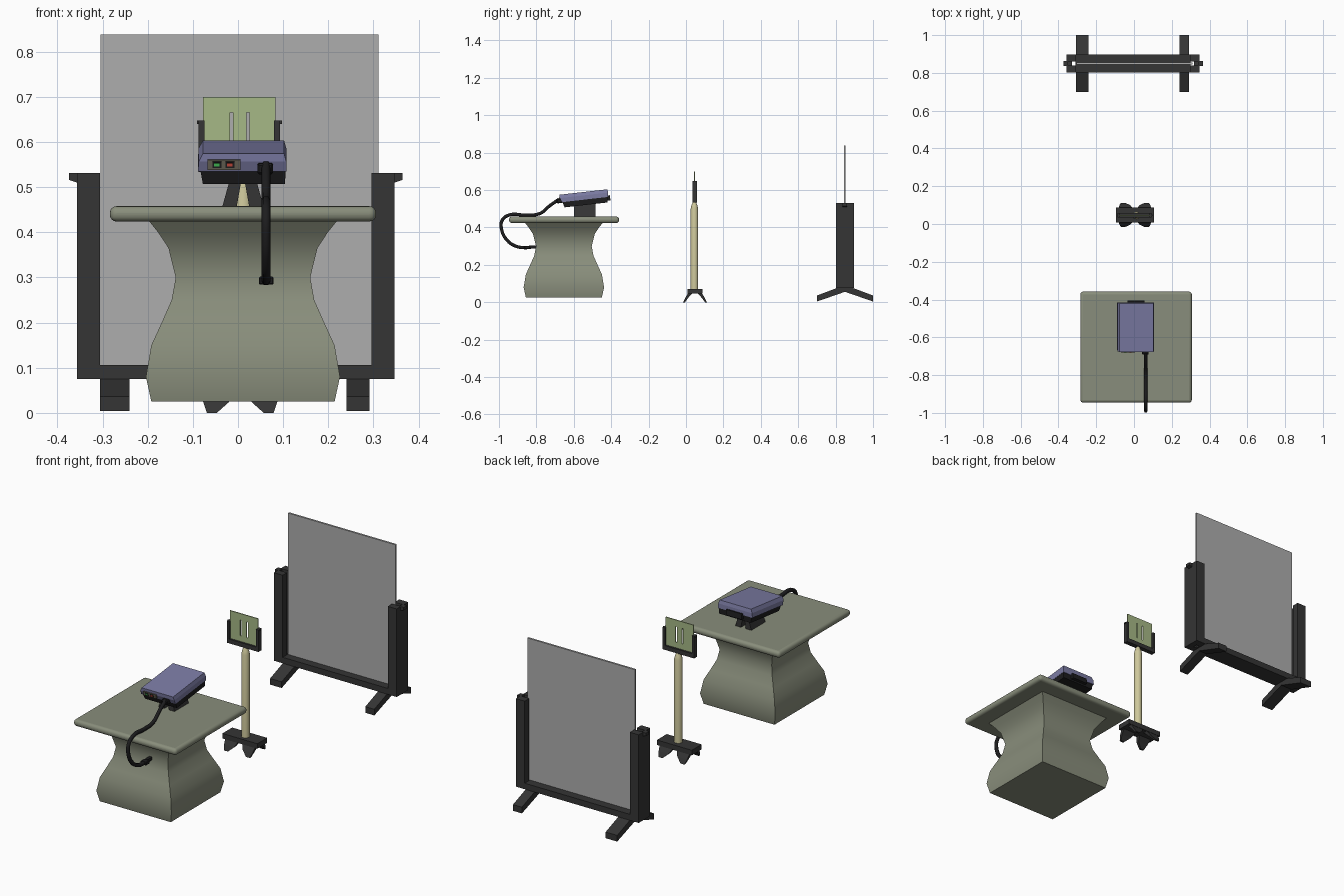
import bpy, bmesh, math
from mathutils import Vector, Matrix

if "Cube" in bpy.data.objects:
    bpy.data.objects.remove(bpy.data.objects["Cube"])


def mat(name, r, g, b):
    m = bpy.data.materials.new(name)
    m.diffuse_color = (r, g, b, 1)
    m.use_nodes = True
    m.node_tree.nodes["Principled BSDF"].inputs["Base Color"].default_value = m.diffuse_color
    return m


STONE = mat("stone", .25, .27, .20)
DARK = mat("dark_metal", .035, .035, .035)
BLACK = mat("black_rubber", .012, .012, .013)
LILAC = mat("lilac", .20, .20, .37)
GREEN = mat("plate_green", .38, .48, .24)
CREAM = mat("pole_cream", .62, .58, .33)
GLASS = mat("screen_grey", .42, .42, .42)
PANEL = mat("panel_brown", .12, .11, .08)
LED_G = mat("button_green", .05, .45, .08)
LED_R = mat("button_red", .5, .06, .04)


def add(name, bm, m, smooth=None, bevel=0, seg=1):
    bmesh.ops.recalc_face_normals(bm, faces=bm.faces[:])
    me = bpy.data.meshes.new(name)
    bm.to_mesh(me)
    bm.free()
    ob = bpy.data.objects.new(name, me)
    bpy.context.collection.objects.link(ob)
    me.materials.append(m)
    if bevel:
        mod = ob.modifiers.new("bevel", 'BEVEL')
        mod.width, mod.segments = bevel, seg
    if smooth:
        bpy.ops.object.select_all(action='DESELECT')
        ob.select_set(True)
        bpy.context.view_layer.objects.active = ob
        bpy.ops.object.shade_smooth_by_angle(angle=math.radians(smooth))
    return ob


def loft(name, rings, m, **kw):
    """Skin a list of equal-length point rings and cap both ends."""
    bm = bmesh.new()
    vs = [[bm.verts.new(p) for p in r] for r in rings]
    n = len(rings[0])
    for a, b in zip(vs, vs[1:]):
        for i in range(n):
            bm.faces.new((a[i], a[(i + 1) % n], b[(i + 1) % n], b[i]))
    bm.faces.new(vs[0][::-1])
    bm.faces.new(vs[-1])
    return add(name, bm, m, **kw)


def rect(x0, x1, y0, y1, z):
    return [(x0, y0, z), (x1, y0, z), (x1, y1, z), (x0, y1, z)]


def box(name, x0, x1, y0, y1, z0, z1, m, **kw):
    return loft(name, [rect(x0, x1, y0, y1, z0), rect(x0, x1, y0, y1, z1)], m, **kw)


# Table: flared square pedestal and rounded top
TX, TY = .011, -.653
loft("table_pedestal", [rect(TX - w, TX + w, TY - w, TY + w, z) for z, w in
     [(.025, .203), (.08, .215), (.15, .203), (.20, .180), (.25, .158),
      (.30, .149), (.365, .165), (.40, .188), (.43, .212)]], STONE, smooth=40)
box("table_top", -.284, .306, -.946, -.358, .424, .458, STONE, smooth=50, bevel=.015, seg=4)

# Laser mount: two splayed legs
for s, side in ((-1, "left"), (1, "right")):
    loft("laser_mount_leg_" + side,
         [rect(TX + s * .014, TX + s * .046, -.60, -.485, .456),
          rect(TX, TX + s * .024, -.60, -.485, .535)], DARK)

# Laser housing, tilted around x
laser = [
    loft("laser_base", [rect(-.088, .094, -.112, .12, -.037),
                        rect(-.094, .096, -.122, .124, -.002)], BLACK),
    loft("laser_lid", [rect(-.099, .097, -.124, .126, -.008),
                       rect(-.097, .097, -.132, .128, .015),
                       rect(-.088, .092, -.132, .126, .033)], LILAC),
    box("laser_aperture", -.045, .045, .12, .136, -.028, .0, BLACK),
    box("control_panel", -.078, -.005, -.136, -.125, -.003, .019, PANEL),
    box("cable_socket", .033, .068, -.15, -.12, -.012, .012, BLACK, bevel=.004),
]
for i, (x, m) in enumerate(((-.057, LED_G), (-.028, LED_R))):
    laser.append(box(f"button_frame_{i}", x - .010, x + .010, -.138, -.13, .001, .015, BLACK))
    laser.append(box(f"button_{i}", x - .006, x + .006, -.141, -.13, .005, .012, m))
tilt = Matrix.Translation((.01, -.542, .557)) @ Matrix.Rotation(math.radians(6.5), 4, 'X')
for ob in laser:
    ob.matrix_world = tilt

# Power cable and plug
cu = bpy.data.curves.new("power_cable", 'CURVE')
cu.dimensions = '3D'
cu.bevel_depth, cu.bevel_resolution, cu.resolution_u = .010, 1, 5
path = [(-.68, .55), (-.73, .515), (-.78, .475), (-.86, .466), (-.94, .468), (-.982, .44),
        (-.986, .39), (-.955, .33), (-.91, .30), (-.86, .292), (-.82, .296)]
sp = cu.splines.new('BEZIER')
sp.bezier_points.add(len(path) - 1)
for p, (y, z) in zip(sp.bezier_points, path):
    p.co = (.062, y, z)
    p.handle_left_type = p.handle_right_type = 'AUTO'
cu.use_fill_caps = True
cu.materials.append(BLACK)
cable = bpy.data.objects.new("power_cable", cu)
bpy.context.collection.objects.link(cable)
box("plug", .046, .079, -.865, -.835, .284, .302, BLACK, bevel=.003)
box("plug_tip", .054, .070, -.84, -.80, .288, .304, BLACK)

# Slit stand: base, four splayed feet, pointed pole
SX, SY = .005, .048
box("slit_base", SX - .1, SX + .1, SY - .04, SY + .04, .046, .072, DARK)
for sx in (-1, 1):
    for sy in (-1, 1):
        def q(x0, x1, y0, y1, z):
            return rect(SX + sx * x0, SX + sx * x1, SY + sy * y0, SY + sy * y1, z)
        loft(f"slit_foot_{'lr'[sx > 0]}{'fb'[sy > 0]}",
             [q(.052, .074, .054, .064, 0), q(.025, .082, .036, .052, .024),
              q(.012, .086, .012, .036, .05)], DARK)


def ring(r, z, n=16):
    return [(.012 + r * math.cos(2 * math.pi * i / n),
             .045 + r * math.sin(2 * math.pi * i / n), z) for i in range(n)]


loft("slit_pole", [ring(.020, .065), ring(.020, .50), ring(.016, .518), ring(.007, .54)],
     CREAM, smooth=40)

# Slit holder and plate with two open slits
HX = .003
box("holder_bottom", HX - .09, HX + .09, .034, .058, .534, .556, DARK)
for s, side in ((-1, "left"), (1, "right")):
    x0, x1 = sorted((HX + s * .090, HX + s * .077))
    box("holder_post_" + side, x0, x1, .034, .058, .534, .648, DARK)
    x0, x1 = sorted((HX + s * .087, HX + s * .094))
    box("holder_lip_" + side, x0, x1, .042, .050, .64, .648, DARK)
PY = (.0435, .0485)
Z0, Z1 = .585, .666
box("slit_plate_lower", -.077, .083, *PY, .55, Z0, GREEN)
box("slit_plate_upper", -.077, .083, *PY, Z1, .70, GREEN)
for i, (a, b) in enumerate(((-.077, -.018), (-.011, .019), (.026, .083))):
    box(f"slit_plate_bar_{i}", a, b, *PY, Z0, Z1, GREEN)

# Screen panel in a slotted frame
box("screen_panel", -.305, .311, .844, .854, .10, .838, GLASS)
box("screen_lower_bar", -.31, .30, .803, .897, .075, .106, DARK)
CX = -.005
for s, side in ((-1, "left"), (1, "right")):
    def bx(name, a, b, *r):
        x0, x1 = sorted((CX + s * a, CX + s * b))
        return box(f"{name}_{side}", x0, x1, *r)
    bx("screen_post_front", .301, .352, .803, .838, .075, .531, DARK)
    bx("screen_post_back", .301, .352, .860, .897, .075, .531, DARK)
    bx("screen_post_web", .322, .352, .838, .860, .075, .515, DARK)
    # Small wedge clip on the outer top of the post
    loft("screen_clip_" + side,
         [[(CX + s * x, y, z) for x, z in ((.345, .508), (.369, .516), (.369, .531), (.345, .531))]
          for y in (.836, .862)], DARK)
    # Chevron foot
    prof = [(.70, .004), (.70, .036), (.806, .076), (.806, .09), (.894, .09), (.894, .076),
            (1, .036), (1, .004), (.85, .056)]
    a, b = (-.306, -.240) if s < 0 else (.240, .291)
    loft("screen_foot_" + side, [[(x, y, z) for y, z in prof] for x in (a, b)], DARK)
